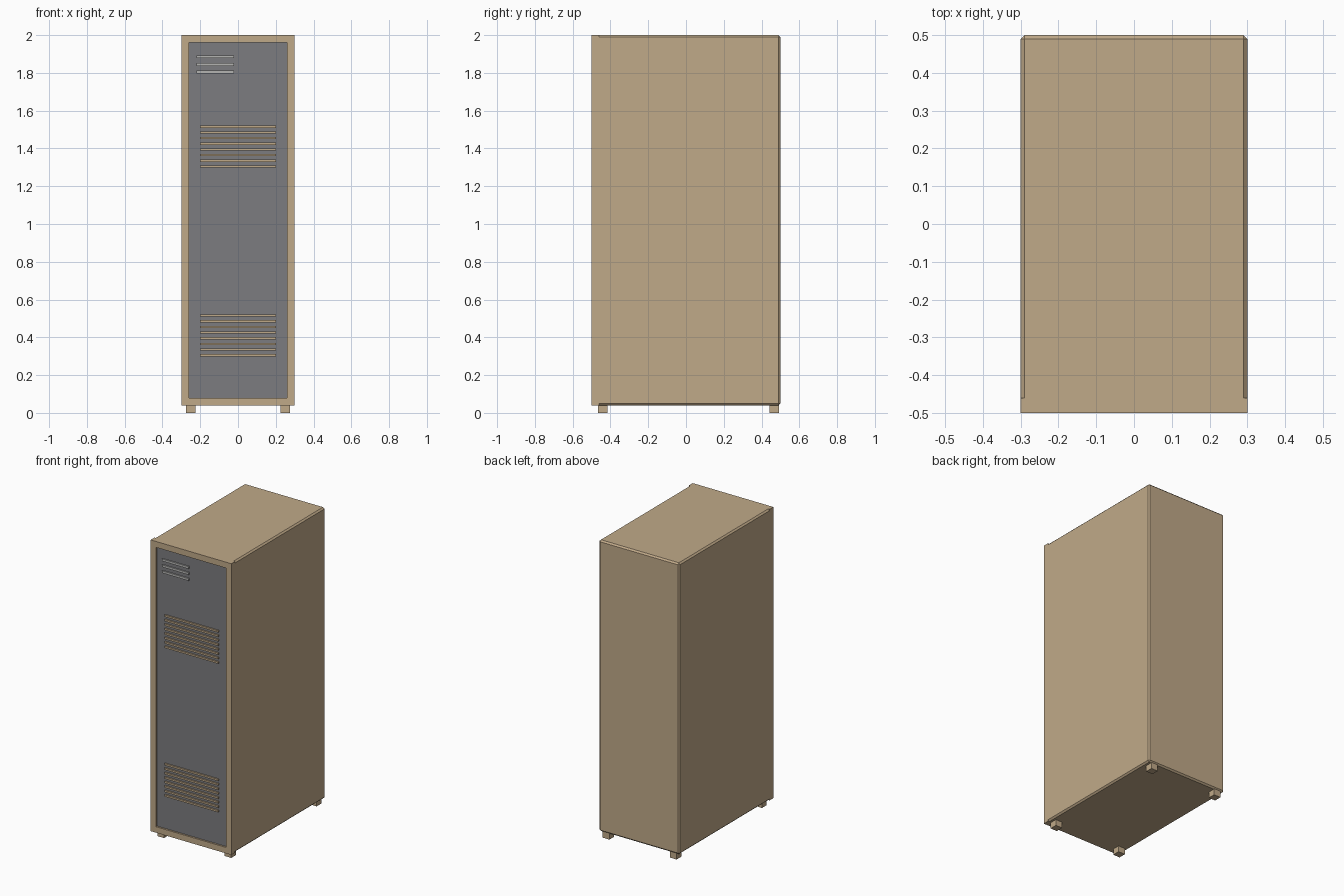
import bpy, bmesh

if "Cube" in bpy.data.objects:
    bpy.data.objects.remove(bpy.data.objects["Cube"])


def material(name, rgb):
    m = bpy.data.materials.new(name)
    m.diffuse_color = (*rgb, 1)
    m.use_nodes = True
    m.node_tree.nodes["Principled BSDF"].inputs["Base Color"].default_value = m.diffuse_color
    return m


TAN = material("tan_metal", (0.53, 0.40, 0.25))
GREY = material("dark_grey_door", (0.20, 0.20, 0.215))
LIGHT = material("light_grey_trim", (0.46, 0.46, 0.45))


def finish(name, bm, mat):
    bmesh.ops.recalc_face_normals(bm, faces=bm.faces)
    me = bpy.data.meshes.new(name)
    bm.to_mesh(me)
    bm.free()
    me.materials.append(mat)
    ob = bpy.data.objects.new(name, me)
    bpy.context.collection.objects.link(ob)
    return ob


def box_bm(lo, hi):
    bm = bmesh.new()
    bmesh.ops.create_cube(bm, size=1)
    for v in bm.verts:
        v.co = [(a + b) / 2 + c * (b - a) for a, b, c in zip(lo, hi, v.co)]
    return bm


def box(name, lo, hi, mat):
    return finish(name, box_bm(lo, hi), mat)


# Cabinet shell, chamfered on every edge that does not touch the front frame
bm = box_bm((-0.3, -0.46, 0.04), (0.3, 0.5, 2.0))
edges = [e for e in bm.edges if max(v.co.y for v in e.verts) > 0]
bmesh.ops.bevel(bm, geom=edges, offset=0.01, segments=1, affect='EDGES')
finish("cabinet_shell", bm, TAN)

# Front frame: rectangular ring extruded backwards
bm = bmesh.new()


def loop(x, z0, z1):
    return [bm.verts.new((px, -0.5, pz))
            for px, pz in ((-x, z0), (x, z0), (x, z1), (-x, z1))]


outer, inner = loop(0.3, 0.04, 2.0), loop(0.26, 0.08, 1.96)
ring = [bm.faces.new((outer[i], outer[(i + 1) % 4], inner[(i + 1) % 4], inner[i]))
        for i in range(4)]
ext = bmesh.ops.extrude_face_region(bm, geom=ring, use_keep_orig=True)
for v in ext["geom"]:
    if isinstance(v, bmesh.types.BMVert):
        v.co.y = -0.46
finish("front_frame", bm, TAN)

# Recessed door
DOOR_Y = -0.488
box("front_door", (-0.26, DOOR_Y, 0.08), (0.26, -0.46, 1.96), GREY)

# Two groups of raised vent slats
for group, z0 in (("lower", 0.305), ("upper", 1.305)):
    for i in range(8):
        z = z0 + 0.03 * i
        box(f"{group}_vent_slat_{i + 1}", (-0.2, -0.498, z - 0.006),
            (0.2, DOOR_Y + 0.005, z + 0.006), TAN)

# Light trim strips at the top of the door
for i in range(3):
    z = 1.805 + 0.04 * i
    box(f"trim_strip_{i + 1}", (-0.22, -0.496, z - 0.0075),
        (-0.02, DOOR_Y + 0.005, z + 0.0075), LIGHT)

# Square feet
for side, x in (("left", -0.25), ("right", 0.25)):
    for end, y in (("front", -0.44), ("back", 0.468)):
        box(f"{end}_{side}_foot", (x - 0.025, y - 0.025, 0),
            (x + 0.025, y + 0.025, 0.05), TAN)
